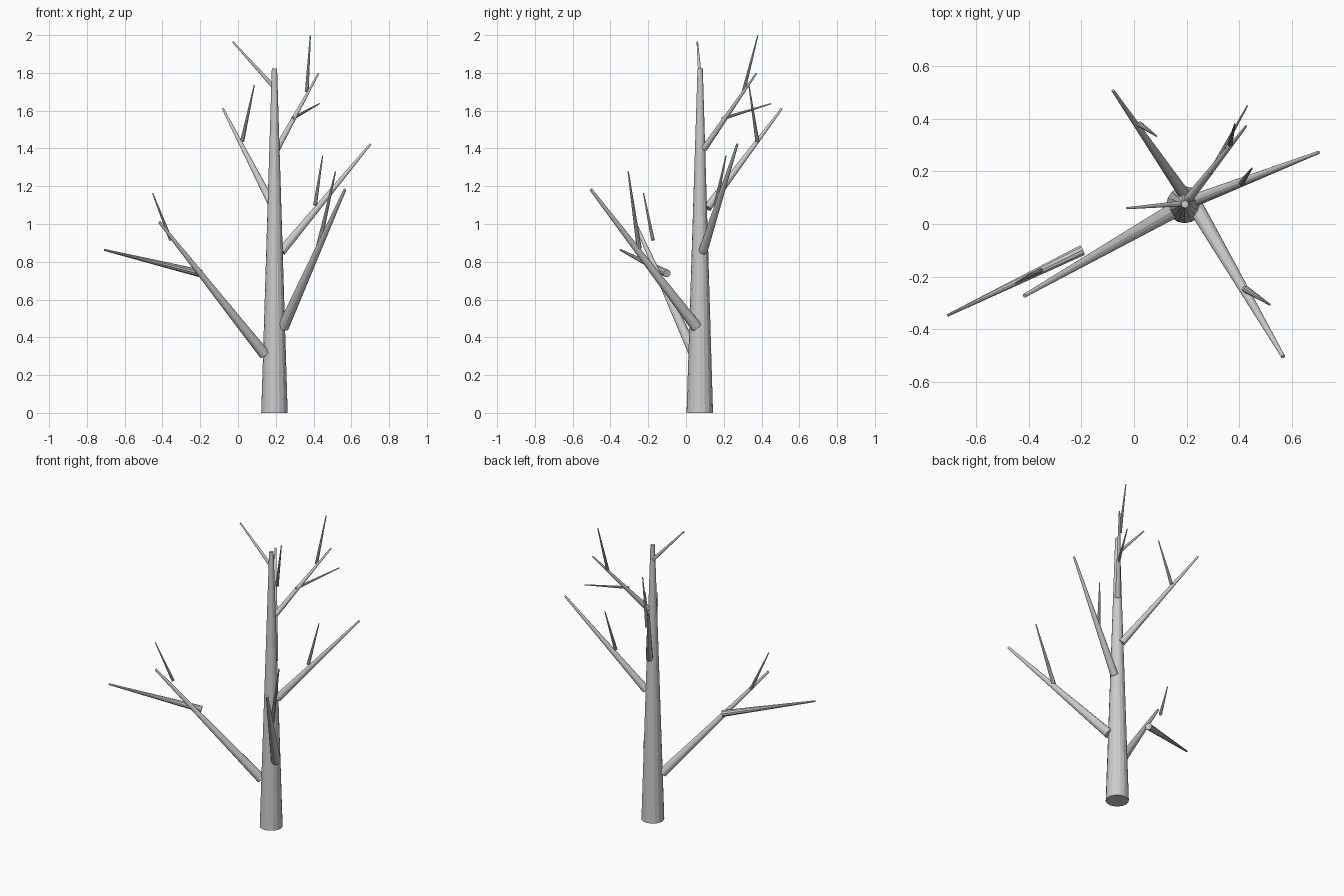
import bpy
from mathutils import Vector


def limb(name, start, end, r1, r2, sides):
    """Tapered, capped cylinder from start to end."""
    a, b = Vector(start), Vector(end)
    d = b - a
    bpy.ops.mesh.primitive_cone_add(vertices=sides, radius1=r1, radius2=r2,
                                    depth=d.length, location=(a + b) / 2)
    ob = bpy.context.object
    ob.name = name
    ob.rotation_euler = d.to_track_quat('Z', 'Y').to_euler()
    return ob


# Trunk
limb("trunk", (0.193, 0.073, 0), (0.193, 0.075, 1.823), 0.07, 0.014, 16)

# Main branches: start on the trunk surface, end, base radius
branches = [
    ((0.14, 0.045, 0.31), (-0.416, -0.272, 1.01), 0.029),
    ((0.24, 0.055, 0.455), (0.566, -0.503, 1.182), 0.030),
    ((0.23, 0.09, 0.855), (0.701, 0.272, 1.423), 0.024),
    ((0.19, 0.113, 1.085), (-0.08, 0.507, 1.611), 0.022),
    ((0.208, 0.097, 1.40), (0.426, 0.372, 1.797), 0.017),
    ((0.185, 0.078, 1.73), (-0.027, 0.06, 1.964), 0.011),
]
for i, (a, b, r) in enumerate(branches, 1):
    limb(f"branch_{i}", a, b, r, max(r * 0.25, 0.004), 12)

# Twigs growing from the branches
twigs = [
    ((-0.197, -0.10, 0.738), (-0.708, -0.347, 0.863), 0.021),
    ((-0.355, -0.175, 0.915), (-0.452, -0.225, 1.163), 0.010),
    ((0.424, -0.248, 0.87), (0.516, -0.306, 1.277), 0.014),
    ((0.408, 0.156, 1.10), (0.448, 0.212, 1.362), 0.011),
    ((0.022, 0.378, 1.436), (0.086, 0.333, 1.735), 0.011),
    ((0.288, 0.193, 1.558), (0.431, 0.45, 1.637), 0.009),
    ((0.364, 0.304, 1.70), (0.383, 0.38, 1.998), 0.010),
]
for i, (a, b, r) in enumerate(twigs, 1):
    limb(f"twig_{i}", a, b, r, max(r * 0.25, 0.003), 10)
